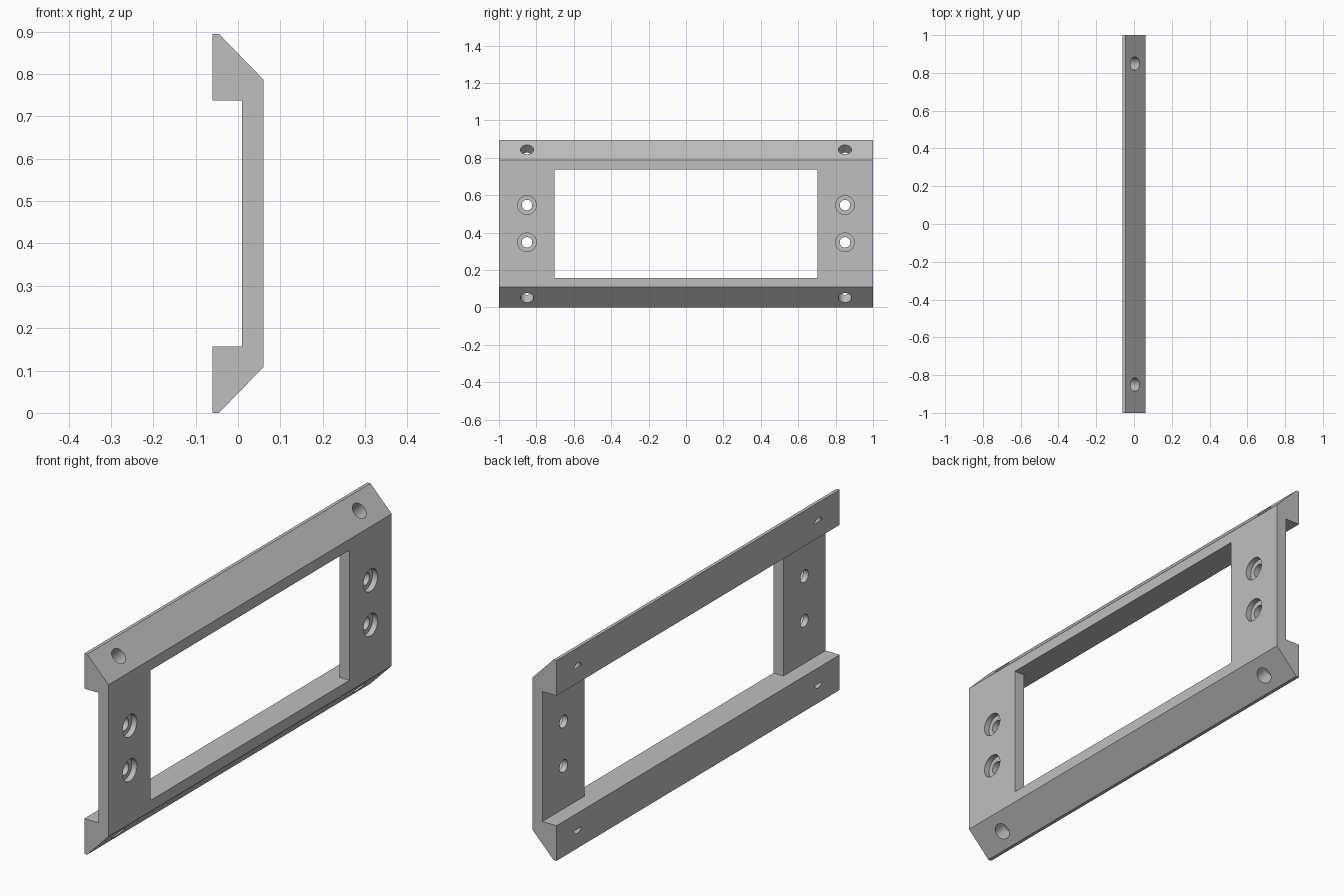
import bpy, bmesh, math
from mathutils import Vector

cube = bpy.data.objects.get("Cube")
if cube:
    bpy.data.objects.remove(cube, do_unlink=True)

HEIGHT = 0.895

grey = bpy.data.materials.new("plain grey")
grey.use_nodes = True
colour = (0.52, 0.52, 0.52, 1)
grey.diffuse_color = colour
grey.node_tree.nodes["Principled BSDF"].inputs["Base Color"].default_value = colour


def make_object(name, bm):
    bmesh.ops.recalc_face_normals(bm, faces=bm.faces)
    mesh = bpy.data.meshes.new(name)
    bm.to_mesh(mesh)
    bm.free()
    mesh.materials.append(grey)
    obj = bpy.data.objects.new(name, mesh)
    bpy.context.collection.objects.link(obj)
    return obj


def cut(target, cutter):
    cutter.hide_render = True
    mod = target.modifiers.new(cutter.name, "BOOLEAN")
    mod.operation = "DIFFERENCE"
    mod.solver = "EXACT"
    mod.object = cutter
    bpy.context.view_layer.objects.active = target
    bpy.ops.object.modifier_apply(modifier=mod.name)
    bpy.data.objects.remove(cutter, do_unlink=True)


def drill(target, mouth, direction, radius, depth):
    """Cut a round hole that starts just outside the mouth."""
    direction = Vector(direction).normalized()
    start = 0.05
    bm = bmesh.new()
    bmesh.ops.create_cone(bm, cap_ends=True, segments=40, radius1=radius,
                          radius2=radius, depth=depth + start)
    turn = direction.to_track_quat("Z", "Y").to_matrix().to_4x4()
    bmesh.ops.transform(bm, matrix=turn, verts=bm.verts)
    bmesh.ops.translate(bm, verts=bm.verts,
                        vec=Vector(mouth) + direction * (depth - start) / 2)
    cut(target, make_object("hole_cutter", bm))


# Bracket body: half profile mirrored in height, extruded along y
half = [(0.01, 0.157), (-0.06, 0.157), (-0.06, 0), (-0.045, 0), (0.06, 0.108)]
profile = half + [(x, HEIGHT - z) for x, z in reversed(half)]
bm = bmesh.new()
face = bm.faces.new([bm.verts.new((x, -1, z)) for x, z in profile])
ends = bmesh.ops.extrude_face_region(bm, geom=[face])["geom"]
bmesh.ops.translate(bm, vec=(0, 2, 0),
                    verts=[v for v in ends if isinstance(v, bmesh.types.BMVert)])
frame = make_object("bracket_frame", bm)

# Central window, flush with the inner faces of the two rails
bm = bmesh.new()
bmesh.ops.create_cube(bm, size=1)
bmesh.ops.scale(bm, vec=(0.3, 1.405, HEIGHT - 2 * 0.157), verts=bm.verts)
bmesh.ops.translate(bm, vec=(0.05, 0, HEIGHT / 2), verts=bm.verts)
cut(frame, make_object("window_cutter", bm))

for y in (-0.85, 0.85):
    # Counterbored screw holes through the end plates
    for z in (0.348, 0.547):
        drill(frame, (0.06, y, z), (-1, 0, 0), 0.05, 0.025)
        drill(frame, (0.06, y, z), (-1, 0, 0), 0.028, 0.1)
    # Blind holes square to the sloping rail faces
    drill(frame, (0.005, y, HEIGHT - 0.0515), (-1, 0, -1), 0.035, 0.07)
    drill(frame, (0.005, y, 0.0515), (-1, 0, 1), 0.035, 0.07)

# Smooth hole walls, crisp edges elsewhere
bpy.ops.object.select_all(action="DESELECT")
frame.select_set(True)
bpy.context.view_layer.objects.active = frame
bpy.ops.object.shade_smooth_by_angle(angle=math.radians(30))
